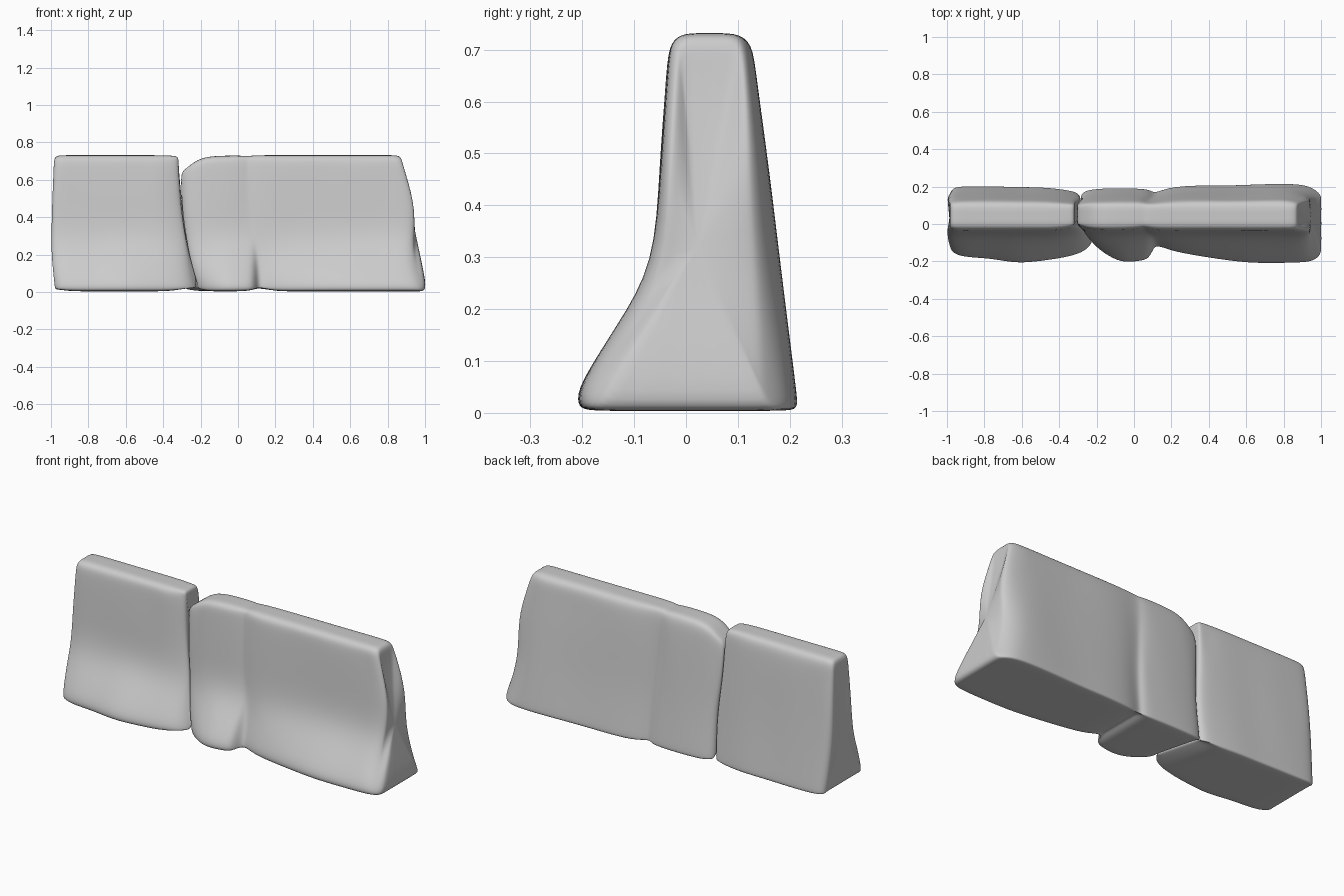
import bpy, bmesh, random
from mathutils import Vector

random.seed(4)

# Cross-section as (y, z) of a traffic barrier: front side up, over the top, down the back
FRONT = [(-0.06, 0.285), (-0.05, 0.47), (-0.036, 0.67), (-0.03, 0.715)]
TOP = [(-0.005, 0.733), (0.045, 0.731), (0.095, 0.733)]
BACK = [(0.127, 0.715), (0.137, 0.65), (0.158, 0.47), (0.181, 0.26)]


def lerp_x(xs, z):
    # x of a station at height z, for xs given at four heights
    levels = (0, 0.2, 0.47, 0.73)
    for i in range(3):
        if z <= levels[i + 1] or i == 2:
            t = max(0, min(1, (z - levels[i]) / (levels[i + 1] - levels[i])))
            return xs[i] + (xs[i + 1] - xs[i]) * t


def section(xs, toe, back, top=0.73, dent=0.0, bottom=0.004):
    if not isinstance(xs, tuple):
        xs = (xs,) * 4
    loss = 0.21 - back
    pts = [(0.0, bottom), (toe * 0.6, bottom), (toe + 0.01, bottom),
           (toe - 0.005, 0.015), (toe - 0.003, 0.055),
           ((toe - 0.06) / 2 + dent / 2, 0.17)]
    pts += [(y + dent, z) for y, z in FRONT] + TOP
    pts += [(y - loss * (1.1 - z), z) for y, z in BACK]
    pts += [(back, 0.045), (back + 0.004, 0.01), (back - 0.01, bottom), (back * 0.6, bottom)]
    ring = []
    for y, z in pts:
        z = z * top / 0.73 if z > 0.4 else z
        x = lerp_x(xs, z)
        # the crack foot leans from front right to back left
        near = max(0, 1 - abs(x + 0.22) / 0.25)
        x -= 0.09 * near * max(0, min(1, (y + 0.1) / 0.3)) * max(0, 1 - z / 0.3)
        j = 0.003 if 0.1 < z < 0.7 else 0
        ring.append(Vector((x, y + random.uniform(-j, j), z)))
    return ring


def inner(ring, f=0.8):
    # shrunken copy of an end ring that keeps the end face flat
    c = Vector((0, 0.04, 0.33))
    return [Vector((p.x, c.y + (p.y - c.y) * f, c.z + (p.z - c.z) * f)) for p in ring]


def chunk(name, stations):
    rings = [section(*s) for s in stations]
    rings = [inner(rings[0])] + rings + [inner(rings[-1])]
    bm = bmesh.new()
    loops = [[bm.verts.new(p) for p in r] for r in rings]
    n = len(loops[0])
    for a, b in zip(loops, loops[1:]):
        for i in range(n):
            bm.faces.new((a[i], a[(i + 1) % n], b[(i + 1) % n], b[i]))
    for loop in (loops[0], loops[-1]):
        bm.faces.new(loop)
    bmesh.ops.recalc_face_normals(bm, faces=bm.faces)
    me = bpy.data.meshes.new(name)
    bm.to_mesh(me)
    bm.free()
    me.shade_smooth()
    ob = bpy.data.objects.new(name, me)
    bpy.context.collection.objects.link(ob)
    ob.modifiers.new("rounding", "SUBSURF").levels = 2
    ob.modifiers["rounding"].render_levels = 2


# Short broken length on the left
chunk("left_barrier_chunk", [
    ((-0.98, -1.0, -0.995, -0.985), -0.125, 0.165, 0.715, 0.015, 0.02),
    ((-0.965, -0.975, -0.975, -0.965), -0.155, 0.195, 0.73, 0.0, 0.015),
    (-0.9, -0.175, 0.20),
    (-0.76, -0.18, 0.20),
    (-0.63, -0.208, 0.195),
    (-0.5, -0.195, 0.195),
    ((-0.36, -0.40, -0.42, -0.43), -0.175, 0.185),
    ((-0.27, -0.32, -0.36, -0.36), -0.15, 0.175, 0.728, 0.008, 0.02),
    ((-0.23, -0.28, -0.32, -0.325), -0.115, 0.165, 0.725, 0.02, 0.03),
    ((-0.215, -0.265, -0.307, -0.318), -0.09, 0.15, 0.71, 0.035, 0.035),
])

# Long length on the right, with a groove at its foot
chunk("right_barrier_chunk", [
    ((-0.21, -0.262, -0.305, -0.305), -0.09, 0.15, 0.64, 0.035, 0.03),
    ((-0.195, -0.245, -0.285, -0.265), -0.115, 0.17, 0.665, 0.015, 0.015),
    ((-0.16, -0.19, -0.22, -0.2), -0.15, 0.185, 0.722, 0.0, 0.005),
    (-0.07, -0.205, 0.19, 0.728),
    (0.02, -0.195, 0.188, 0.728, 0.005),
    ((0.085, 0.08, 0.06, 0.05), -0.185, 0.182, 0.724, 0.014, 0.01),
    ((0.105, 0.10, 0.08, 0.075), -0.115, 0.165, 0.728, 0.008, 0.035),
    ((0.14, 0.14, 0.12, 0.12), -0.115, 0.175, 0.73, 0.0, 0.02),
    (0.2, -0.14, 0.195),
    (0.33, -0.165, 0.205),
    (0.48, -0.188, 0.203),
    (0.62, -0.205, 0.208),
    (0.75, -0.205, 0.213),
    ((0.9, 0.84, 0.85, 0.80), -0.203, 0.212),
    ((0.965, 0.90, 0.92, 0.855), -0.195, 0.19, 0.73, 0.0),
    ((1.005, 0.93, 0.952, 0.875), -0.165, 0.155, 0.715, 0.015, 0.004),
])
